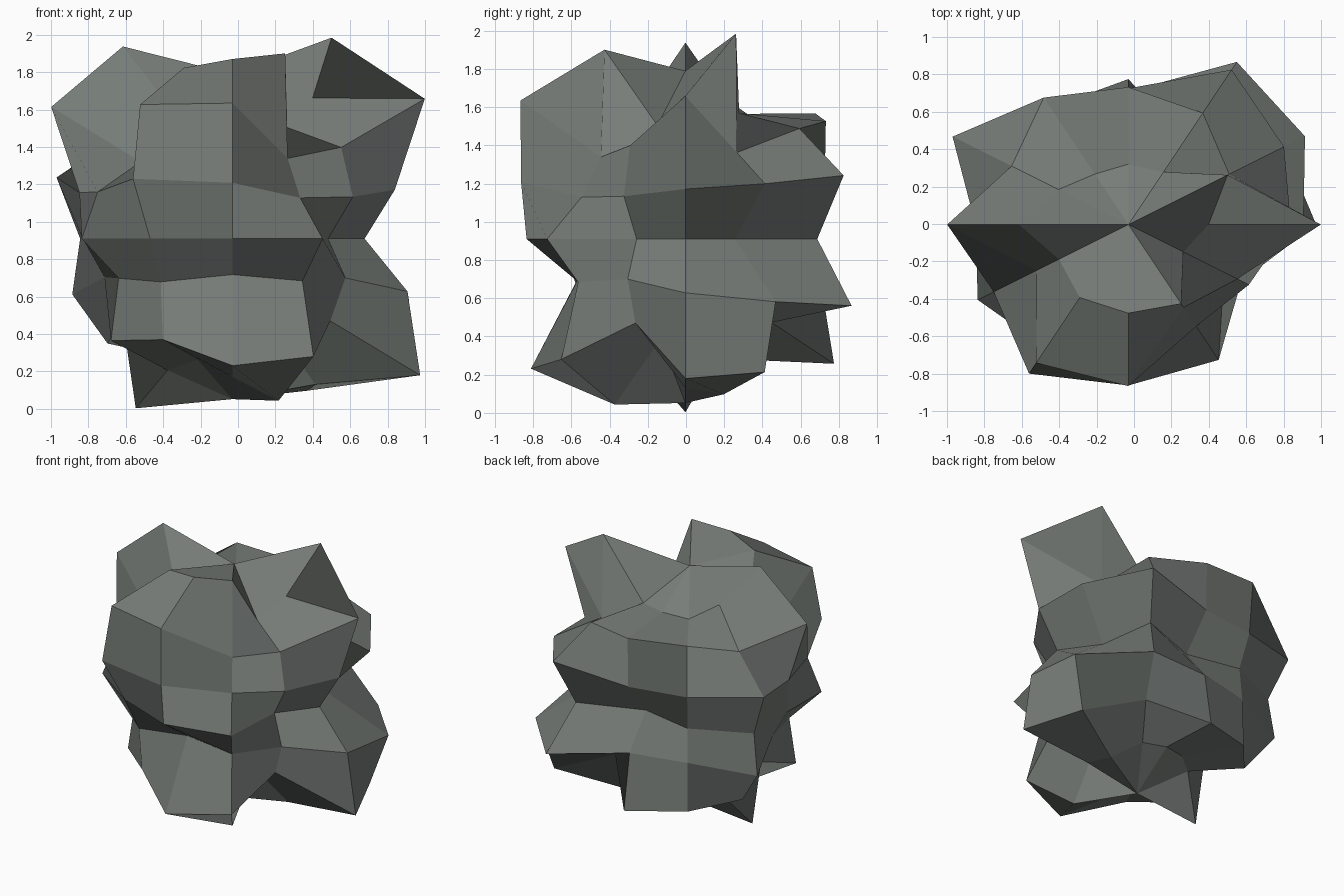
import bpy, bmesh, math
from mathutils import Vector

if "Cube" in bpy.data.objects:
    bpy.data.objects.remove(bpy.data.objects["Cube"])

# Radius of each bump, ring by ring from the top down; 12 per ring,
# starting at +x and turning towards +y (the back)
RINGS = [
    [1.12, 1.60, .98, .975, .94, 1.13, 1.53, 1.12, 1.36, 1.43, 1.475, .885],
    [1.455, .88, 1.125, 1.20, 1.28, 1.02, 1.37, .80, 1.395, 1.41, .835, .95],
    [.94, 1.04, 1.195, .91, .95, 1.175, .885, .90, 1.15, 1.075, .785, .805],
    [.707, .60, .92, .60, .80, .94, .80, .93, .88, .96, .965, .59],
    [1.013, 1.18, 1.255, .89, .89, 1.07, .74, .76, .83, .69, .81, .755],
    [1.42, 1.355, .85, 1.27, 1.18, 1.09, .83, 1.06, 1.05, 1.32, 1.225, .855],
    [1.16, 1.21, .97, .94, .92, .95, 1.35, 1.047, .965, 1.10, 1.29, .78],
]
TOP, BOTTOM = 1.21, 1.18
STRETCH = Vector((1.0, .866, .727))
CENTRE = Vector((-.03, -.003, .91))


def bump(direction):
    """Radius of the rock along a unit direction of the sphere."""
    ring = round(math.acos(max(-1, min(1, direction.z))) / (math.pi / 8))
    if ring == 0:
        return TOP
    if ring == 8:
        return BOTTOM
    seg = round(math.atan2(direction.y, direction.x) / (math.pi / 6)) % 12
    return RINGS[ring - 1][seg]


# Rock: low-poly sphere pushed in and out, then flattened
bm = bmesh.new()
bmesh.ops.create_uvsphere(bm, u_segments=12, v_segments=8, radius=1)
for v in bm.verts:
    d = v.co.normalized()
    v.co = CENTRE + d * bump(d) * STRETCH
bmesh.ops.recalc_face_normals(bm, faces=bm.faces)
mesh = bpy.data.meshes.new("rock")
bm.to_mesh(mesh)
bm.free()
rock = bpy.data.objects.new("rock", mesh)
bpy.context.collection.objects.link(rock)

# Dark stone colour
stone = bpy.data.materials.new("stone")
stone.diffuse_color = (.185, .205, .19, 1)
stone.use_nodes = True
stone.node_tree.nodes["Principled BSDF"].inputs["Base Color"].default_value = stone.diffuse_color
mesh.materials.append(stone)
